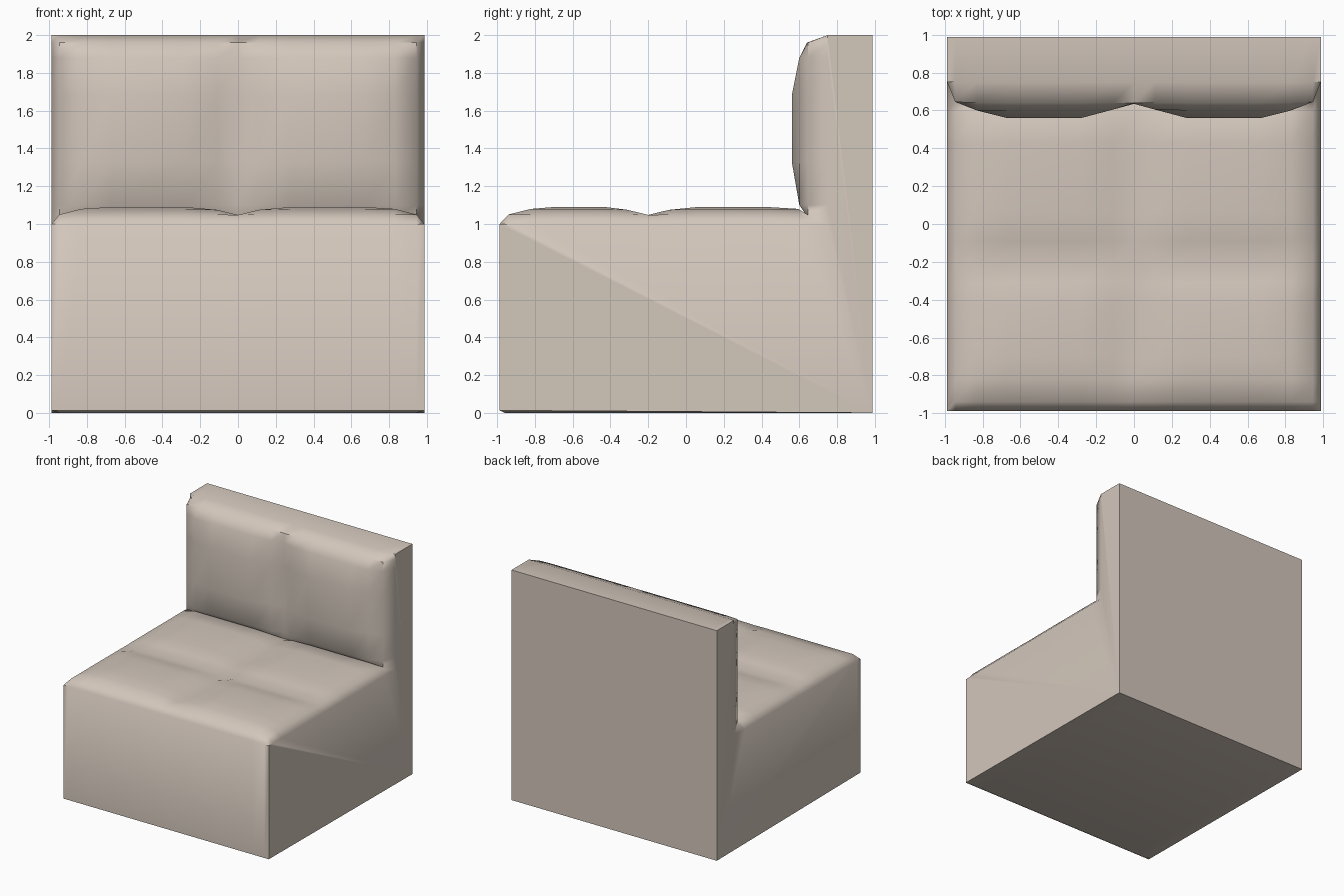
import bpy, bmesh

if "Cube" in bpy.data.objects:
    bpy.data.objects.remove(bpy.data.objects["Cube"])

H = 0.987          # half width and half depth

# Cushion columns for half the width: x, seat height limit, backrest front limit
half = [(0.0, 1.048, 0.635), (0.11, 1.075, 0.605), (0.28, 1.09, 0.56),
        (0.67, 1.09, 0.56), (0.83, 1.08, 0.60), (0.945, 1.05, 0.645), (H, 1.0, 0.75)]
columns = [(-x, s, b) for x, s, b in reversed(half[1:])] + half

# Seat profile (y, z) from front to back, with a seam at y = -0.2
seat = [(-H, 1.0), (-0.94, 1.05), (-0.82, 1.08), (-0.70, 1.09), (-0.43, 1.09),
        (-0.31, 1.075), (-0.20, 1.048), (-0.09, 1.075), (0.06, 1.09),
        (0.43, 1.09), (0.595, 1.08)]
# Backrest front profile (y, z) going up
back = [(0.60, 1.10), (0.56, 1.33), (0.56, 1.68), (0.60, 1.88), (0.64, 1.96)]


def section(x, seat_max, back_min):
    """Side outline of the chair at one x."""
    low = 0.013 if abs(x) > 0.98 else 0.0
    pts = [(-0.96, low), (-H, 0.013)]
    pts += [(y, min(z, seat_max)) for y, z in seat]
    pts.append((max(0.635, back_min), min(1.048, seat_max)))
    pts += [(max(y, back_min), z) for y, z in back]
    pts += [(0.75, 2.0), (H, 2.0), (H, 0.0)]
    return [(x, y, z) for y, z in pts]


# Loft the outlines across the width and cap both sides
bm = bmesh.new()
rows = [[bm.verts.new(p) for p in section(*c)] for c in columns]
n = len(rows[0])
for a, b in zip(rows, rows[1:]):
    for i in range(n):
        j = (i + 1) % n
        bm.faces.new((a[i], a[j], b[j], b[i]))
bm.faces.new(rows[0])
bm.faces.new(list(reversed(rows[-1])))
bmesh.ops.recalc_face_normals(bm, faces=bm.faces)

mesh = bpy.data.meshes.new("sofa_section")
bm.to_mesh(mesh)
bm.free()
obj = bpy.data.objects.new("sofa_section", mesh)
bpy.context.collection.objects.link(obj)

# Beige upholstery
fabric = bpy.data.materials.new("beige fabric")
fabric.diffuse_color = (0.65, 0.57, 0.50, 1)
fabric.use_nodes = True
fabric.node_tree.nodes["Principled BSDF"].inputs["Base Color"].default_value = fabric.diffuse_color
mesh.materials.append(fabric)

# Soft cushions, sharp box edges
bpy.context.view_layer.objects.active = obj
obj.select_set(True)
bpy.ops.object.shade_smooth_by_angle(angle=0.85)
